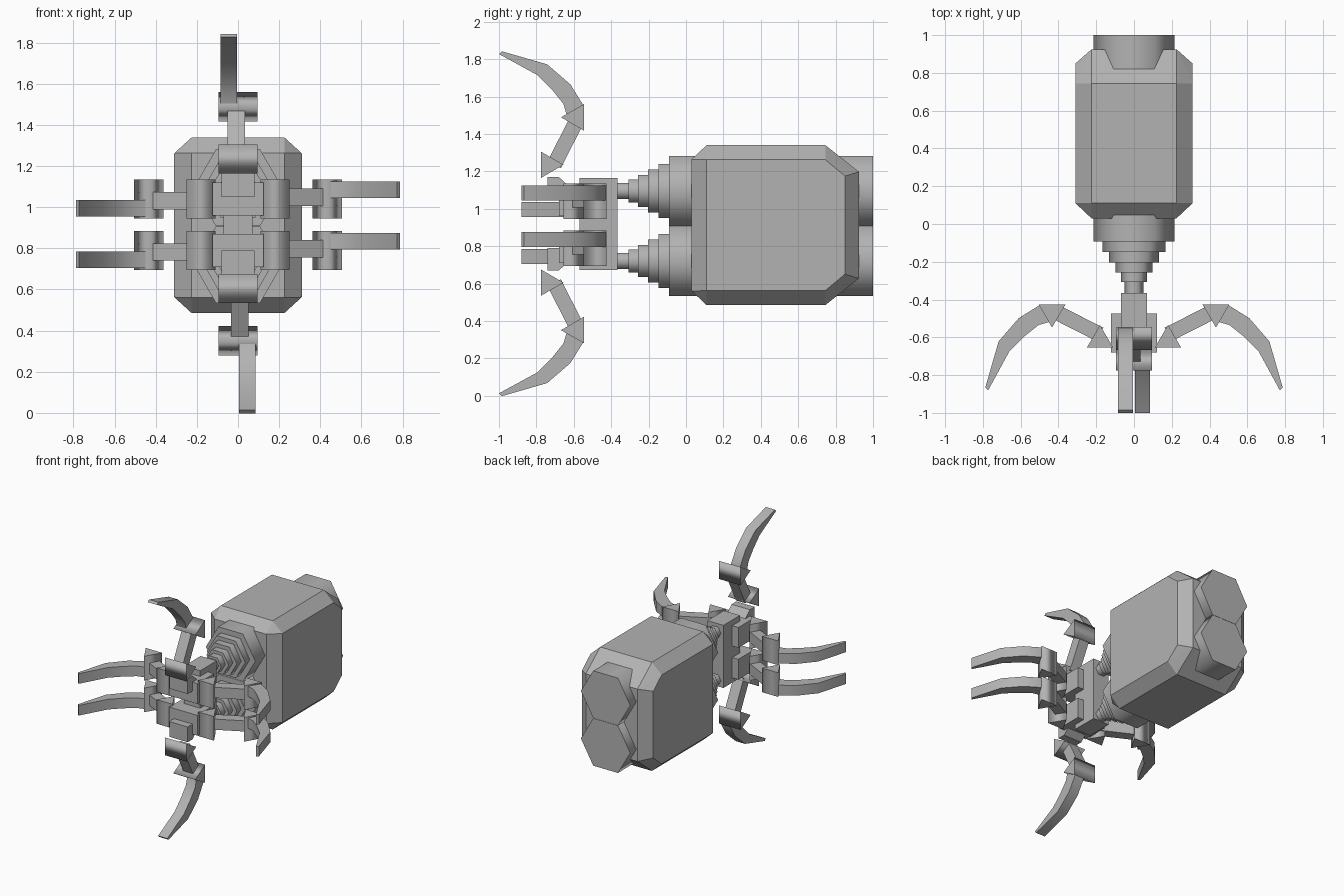
import bpy, bmesh, math
from mathutils import Vector

if "Cube" in bpy.data.objects:
    bpy.data.objects.remove(bpy.data.objects["Cube"])

grey = bpy.data.materials.new("machine_grey")
grey.diffuse_color = (0.45, 0.45, 0.45, 1)
grey.use_nodes = True
grey.node_tree.nodes["Principled BSDF"].inputs["Base Color"].default_value = grey.diffuse_color


def finish(name, bm):
    bmesh.ops.recalc_face_normals(bm, faces=bm.faces[:])
    me = bpy.data.meshes.new(name)
    bm.to_mesh(me)
    bm.free()
    me.materials.append(grey)
    ob = bpy.data.objects.new(name, me)
    bpy.context.collection.objects.link(ob)
    return ob


def prism(name, profile, low, high, place, smooth=0):
    """Extrude a 2D profile from low to high; side edges below `smooth` degrees are soft."""
    bm = bmesh.new()
    rings = [[bm.verts.new(place(a, b, w)) for a, b in profile] for w in (low, high)]
    caps = [bm.faces.new(r) for r in rings]
    n = len(profile)
    for i in range(n):
        j = (i + 1) % n
        f = bm.faces.new((rings[0][i], rings[0][j], rings[1][j], rings[1][i]))
        f.smooth = smooth > 0
    bmesh.ops.recalc_face_normals(bm, faces=bm.faces[:])
    for e in bm.edges:
        cap_edge = any(f in caps for f in e.link_faces)
        e.smooth = not cap_edge and e.calc_face_angle(0) < math.radians(smooth)
    return finish(name, bm)


def box(name, x, y, z):
    prism(name, [(x[0], y[0]), (x[1], y[0]), (x[1], y[1]), (x[0], y[1])],
          z[0], z[1], lambda a, b, w: (a, b, w))


MID = 0.9125

# Chamfered main body, hull of an inner and an outer side outline
outer_half = [(0.11, 0.35), (0.745, 0.35), (0.85, 0.262)]
inner_half = [(0.03, 0.352), (0.11, 0.4275), (0.745, 0.4275), (0.925, 0.285)]
bm = bmesh.new()
for half_width, outline in ((0.31, outer_half), (0.225, inner_half)):
    for y, h in outline:
        for sx in (-1, 1):
            for sz in (-1, 1):
                bm.verts.new((sx * half_width, y, MID + sz * h))
bmesh.ops.convex_hull(bm, input=bm.verts[:])
bmesh.ops.dissolve_limit(bm, angle_limit=math.radians(2), verts=bm.verts[:], edges=bm.edges[:])
finish("body", bm)

# Twin hexagonal drums with stepped noses
steps = [(0.215, -0.092, 1.0), (0.167, -0.148, -0.05), (0.132, -0.203, -0.1),
         (0.098, -0.256, -0.16), (0.07, -0.308, -0.21), (0.049, -0.38, -0.27)]
for label, cz in (("upper", 1.095), ("lower", 0.721)):
    for i, (r, y0, y1) in enumerate(steps):
        hexagon = [(r * math.cos(k * math.pi / 3), r * math.sin(k * math.pi / 3))
                   for k in range(6)]
        prism(f"{label}_drum" if i == 0 else f"{label}_nose_step_{i}", hexagon, y0, y1,
              lambda a, b, w, cz=cz: (a, w, cz + b), 70)

# Hub and the two cross blocks holding the side claws
box("hub", (-0.07, 0.07), (-0.57, -0.365), (0.672, 1.165))
for label, cz in (("upper", 1.04), ("lower", 0.79)):
    box(f"{label}_cross_block", (-0.123, 0.123), (-0.68, -0.475), (cz - 0.08, cz + 0.08))

# Claw parts as (radial, depth) profiles
knuckle = [(0.11, -0.655), (0.25, -0.655), (0.18, -0.535)]
elbow = [(0.362, -0.425), (0.505, -0.425), (0.434, -0.548)]
talon = [(0.435, -0.425), (0.497, -0.428), (0.61, -0.498), (0.717, -0.622),
         (0.787, -0.865), (0.772, -0.88), (0.66, -0.675), (0.58, -0.595),
         (0.505, -0.535), (0.435, -0.515)]
start, end = Vector((0.18, -0.585)), Vector((0.41, -0.468))
d = (end - start).normalized() * 0.04
side = Vector((-d.y, d.x))
arm = [tuple(p) for p in (start + side, end + side, end - side, start - side)]


def claw(name, angle, cz, dr=0, dy=0):
    c, s = round(math.cos(angle)), round(math.sin(angle))

    def place(r, y, w):
        r += dr
        return (r * c - w * s, y + dy, cz + r * s + w * c)

    prism(name + "_knuckle", knuckle, -0.095, 0.095, place, 130)
    prism(name + "_arm", arm, -0.034, 0.05, place)
    prism(name + "_elbow", elbow, -0.095, 0.095, place, 130)
    prism(name + "_talon", talon, 0.005, 0.085, place, 50)
    return place


for label, cz in (("upper", 1.04), ("lower", 0.79)):
    claw(f"{label}_right_claw", 0, cz)
    claw(f"{label}_left_claw", math.pi, cz)

# Top and bottom claws sit further out, each on a wedge shaped mount
mount = [(-0.005, -0.62), (0.115, -0.62), (0.115, -0.56), (0.06, -0.5), (0.06, -0.43),
         (-0.005, -0.43)]
for label, angle in (("top", math.pi / 2), ("bottom", -math.pi / 2)):
    place = claw(f"{label}_claw", angle, 0.92, 0.135, -0.12)
    prism(f"{label}_mount", mount, -0.08, 0.08, place)
